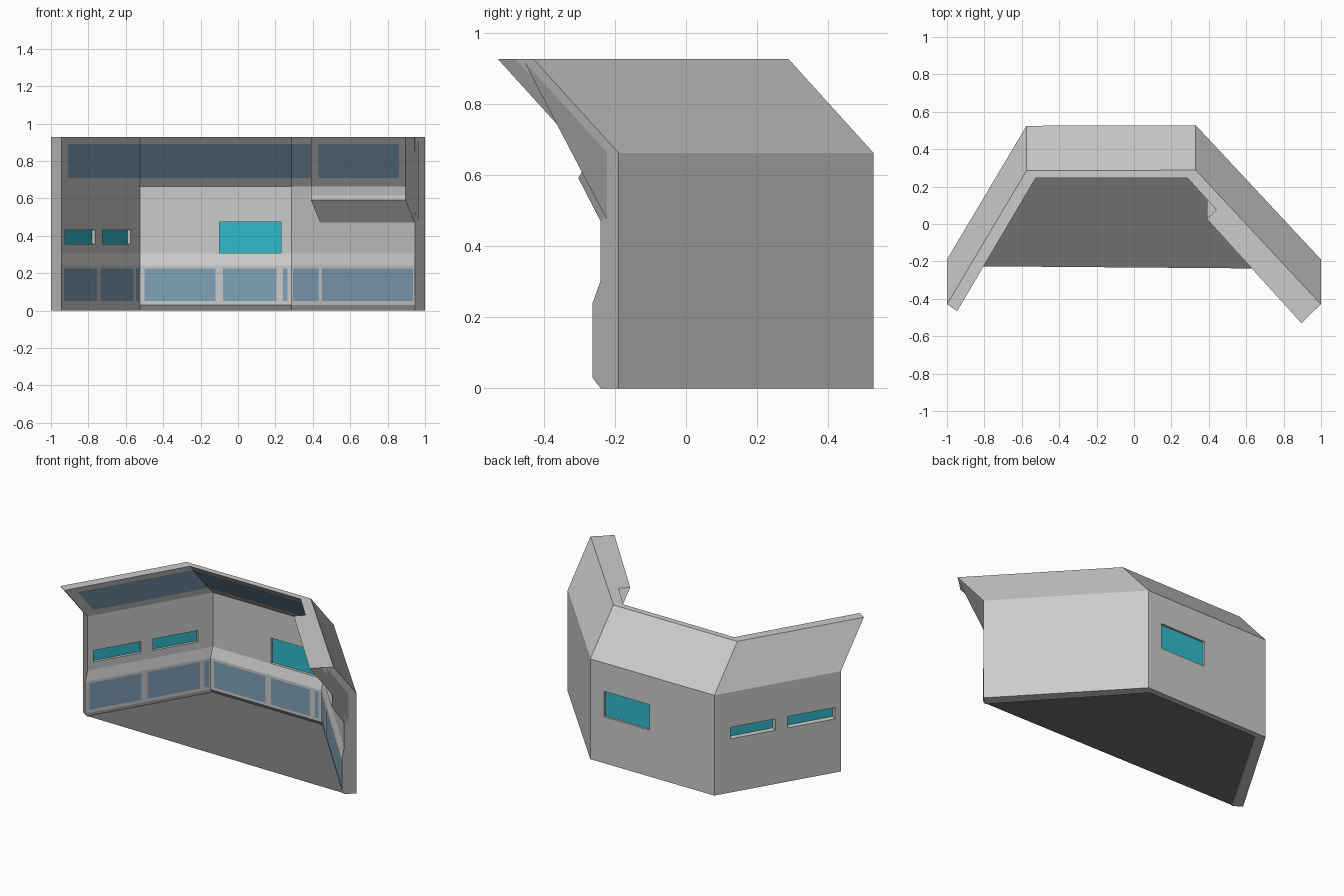
import bpy, bmesh
from mathutils import Vector

if "Cube" in bpy.data.objects:
    bpy.data.objects.remove(bpy.data.objects["Cube"])

OUTER = [(-1, -.19), (-.575, .525), (.33, .528), (1, -.19)]
INNER = [(-.945, -.225), (-.525, .487), (.285, .487), (.945, -.24)]
# height, outer y shift, inner y shift
LEVELS = [(0, 0, 0), (.03, 0, -.023), (.24, 0, -.023), (.305, 0, 0),
          (.663, 0, 0), (.928, -.24, -.24)]


def material(name, col):
    m = bpy.data.materials.new(name)
    m.diffuse_color = (*col, 1)
    m.use_nodes = True
    m.node_tree.nodes["Principled BSDF"].inputs["Base Color"].default_value = m.diffuse_color
    return m


teal = material("teal_glass", (.03, .5, .62))
slate = material("blue_panel", (.22, .36, .48))
dark = material("dark_floor", (.16, .16, .16))


def add(name, bm, mat=None, fix=True):
    if fix:
        bmesh.ops.recalc_face_normals(bm, faces=bm.faces)
    me = bpy.data.meshes.new(name)
    bm.to_mesh(me)
    bm.free()
    ob = bpy.data.objects.new(name, me)
    bpy.context.collection.objects.link(ob)
    if mat:
        me.materials.append(mat)
    return ob


def loft(name, sections, mat=None):
    """Skin a closed solid through equal-length rings of points."""
    bm = bmesh.new()
    rings = [[bm.verts.new(p) for p in s] for s in sections]
    n = len(rings[0])
    for a, b in zip(rings, rings[1:]):
        for i in range(n):
            j = (i + 1) % n
            bm.faces.new((a[i], a[j], b[j], b[i]))
    bm.faces.new(rings[0])
    bm.faces.new(rings[-1])
    return add(name, bm, mat)


def lerp(pairs, v):
    for (a, fa), (b, fb) in zip(pairs, pairs[1:]):
        if v <= b:
            return fa + (fb - fa) * (v - a) / (b - a)
    return pairs[-1][1]


def inner_y(x):
    return lerp(INNER, x)


def shift(z):
    return lerp([(l[0], l[2]) for l in LEVELS], z)


# Three-sided wall with kicked-out base band and leaning top
sections = []
for (ox, oy), (ix, iy) in zip(OUTER, INNER):
    sections.append([(ox, oy + o, z) for z, o, _ in LEVELS] +
                    [(ix, iy + i, z) for z, _, i in reversed(LEVELS)])
wall = loft("wall", sections)


def slab(name, x0, x1, z0, z1, d0, d1, mat=None):
    """Box through the wall, depth measured outward from the inner face."""
    a, b = Vector((x0, inner_y(x0), 0)), Vector((x1, inner_y(x1), 0))
    t = (b - a).normalized()
    n = Vector((-t.y, t.x, 0))
    rings = []
    for d in (d0, d1):
        rings.append([p + n * d + Vector((0, 0, z)) for p, z in
                      ((a, z0), (b, z0), (b, z1), (a, z1))])
    return loft(name, rings, mat)


# See-through windows cut into the wall, each with a recessed teal pane
for i, (x0, x1, z0, z1) in enumerate([(-.10, .23, .307, .475),
                                     (-.925, -.765, .355, .43),
                                     (-.725, -.575, .355, .43)]):
    cut = slab("window_cutter", x0, x1, z0, z1, -.05, .15)
    cut.hide_render = True
    cut.hide_set(True)
    mod = wall.modifiers.new("window", "BOOLEAN")
    mod.object = cut
    mod.operation = "DIFFERENCE"
    mod.solver = "EXACT"
    slab(f"window_pane_{i}", x0, x1, z0, z1, .018, .026, teal)

# Thick overhead console on the right wall
CONSOLE = [(.47, 0, 0), (.592, .05, -.013), (.615, .05, 0), (.663, .05, 0), (.928, .05, -.24)]
ends = []
for x in (.44, .945):
    y = inner_y(x)
    front = [(x - o, y - o + s, z) for z, o, s in CONSOLE]
    back = [(x + .02, y + .02 + shift(z), z) for z in (.928, .663, .47)]
    ends.append(front + back)
loft("overhead_console", ends)


def panel(name, x0, x1, z0, z1, off=0):
    """Flat panel lying on the inner face."""
    bm = bmesh.new()
    bm.faces.new([bm.verts.new((x, inner_y(x + off) - off + shift(z) - .003, z))
                  for x, z in ((x0, z0), (x1, z0), (x1, z1), (x0, z1))])
    add(name, bm, slate, False)


# Lower display panels around the base band
for i, (x0, x1) in enumerate([(-.93, -.755), (-.735, -.56), (-.545, -.53), (-.50, -.12),
                              (-.08, .205), (.24, .265), (.295, .43), (.45, .935)]):
    panel(f"base_panel_{i}", x0, x1, .05, .225)

# Upper panels on the leaning section
for i, (x0, x1) in enumerate([(-.91, -.525), (-.525, .285), (.285, .39)]):
    panel(f"upper_panel_{i}", x0, x1, .71, .89)
panel("console_panel", .43, .86, .71, .89, .05)

# Floor
bm = bmesh.new()
bm.faces.new([bm.verts.new((x, y, .005)) for x, y in INNER][::-1])
add("floor", bm, dark, False)
